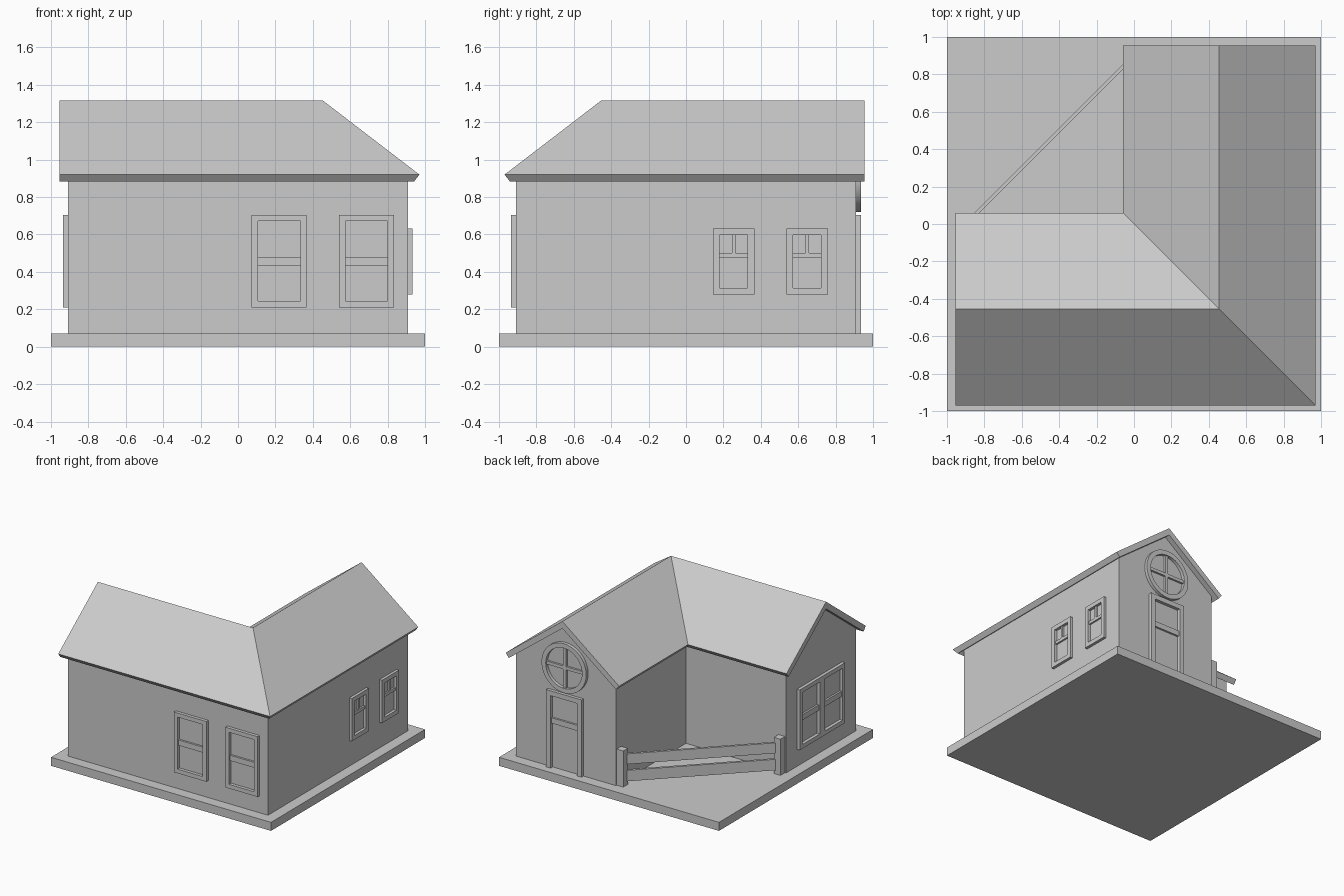
import bpy, bmesh, math
from mathutils import Matrix, Vector

cube = bpy.data.objects.get("Cube")
if cube:
    bpy.data.objects.remove(cube, do_unlink=True)

grey = bpy.data.materials.new("plain_grey")
grey.use_nodes = True
tone = (0.6, 0.6, 0.6, 1)
grey.diffuse_color = tone
grey.node_tree.nodes["Principled BSDF"].inputs["Base Color"].default_value = tone

WALL = 0.91      # distance of the outer walls from the centre
FLOOR = 0.07     # top of the base slab
RIDGE = 0.455    # distance of both ridges from the centre


def finish(name, bm):
    bmesh.ops.recalc_face_normals(bm, faces=bm.faces)
    mesh = bpy.data.meshes.new(name)
    bm.to_mesh(mesh)
    bm.free()
    mesh.materials.append(grey)
    obj = bpy.data.objects.new(name, mesh)
    bpy.context.collection.objects.link(obj)
    return obj


def add_box(bm, lo, hi, place=lambda *p: p):
    """Box between two corners, mapped through a placing function."""
    made = bmesh.ops.create_cube(bm, size=1)["verts"]
    for v in made:
        v.co = place(*[hi[i] if v.co[i] > 0 else lo[i] for i in range(3)])


def box(name, lo, hi):
    bm = bmesh.new()
    add_box(bm, lo, hi)
    return finish(name, bm)


def loft(bm, rings, closed):
    """Skin equal point rings, capping the ends when not closed."""
    rows = [[bm.verts.new(p) for p in ring] for ring in rings]
    n = len(rows[0])
    for i in range(len(rows) if closed else len(rows) - 1):
        a, b = rows[i], rows[(i + 1) % len(rows)]
        for j in range(n):
            k = (j + 1) % n
            bm.faces.new((a[j], a[k], b[k], b[j]))
    if not closed:
        bm.faces.new(rows[0])
        bm.faces.new(rows[-1])


def wing_sweep(name, profile, end):
    """Sweep a cross-section along the L of the house with a mitred corner."""
    bm = bmesh.new()
    loft(bm, [[(-end, -RIDGE - t, z) for t, z in profile],
              [(RIDGE + t, -RIDGE - t, z) for t, z in profile],
              [(RIDGE + t, end, z) for t, z in profile]], False)
    return finish(name, bm)


# Placing functions: u along the wall, d outwards from it, z up
SIDES = {
    "front": lambda u, d, z: (u, -WALL - d, z),
    "back": lambda u, d, z: (u, WALL + d, z),
    "right": lambda u, d, z: (WALL + d, u, z),
    "left": lambda u, d, z: (-WALL - d, u, z),
}


def add_frame(bm, place, outer, inner, depth, closed=True):
    rings = [[place(*p) for p in ((o[0], 0, o[1]), (o[0], depth, o[1]),
                                  (i[0], depth, i[1]), (i[0], 0, i[1]))]
             for o, i in zip(outer, inner)]
    loft(bm, rings, closed)


def window(name, side, centre, half, bottom, top, rim, depth, bars, door=False):
    """Raised frame with glazing bars given as (u0, u1, z0, z1) from the centre."""
    place = SIDES[side]
    bm = bmesh.new()

    def corners(inset):
        a, b = centre - half + inset, centre + half - inset
        low = bottom if door else bottom + inset
        return [(a, low), (a, top - inset), (b, top - inset), (b, low)]

    add_frame(bm, place, corners(0), corners(rim), depth, not door)
    for u0, u1, z0, z1 in bars:
        add_box(bm, (centre + u0, 0, z0), (centre + u1, depth * 0.6, z1), place)
    return finish(name, bm)


# Base slab
box("base_slab", (-1, -1, 0), (1, 1, FLOOR))

# Walls with gable ends
wing_sweep("walls", [(-RIDGE, FLOOR), (RIDGE, FLOOR), (RIDGE, 0.912),
                     (0, 1.262), (-RIDGE, 0.912)], WALL)

# Roof sheet
wing_sweep("roof", [(-0.515, 0.92), (0, 1.315), (0.515, 0.92),
                    (0.487, 0.884), (0, 1.257), (-0.487, 0.884)], 0.955)

# Tall windows on the front and the paired window on the left gable
for name, side, centre in (("front_window_a", "front", 0.22),
                           ("front_window_b", "front", 0.687),
                           ("gable_window_a", "left", -0.583),
                           ("gable_window_b", "left", -0.288)):
    window(name, side, centre, 0.1475, 0.21, 0.705, 0.034, 0.026,
           [(-0.1135, 0.1135, 0.435, 0.48)])

# Small windows on the right wall
for name, centre in (("side_window_a", 0.255), ("side_window_b", 0.648)):
    window(name, "right", centre, 0.11, 0.28, 0.632, 0.035, 0.023,
           [(-0.075, 0.075, 0.475, 0.5), (-0.01, 0.01, 0.5, 0.597)])

# Door in the back gable
window("door", "back", RIDGE, 0.16, FLOOR, 0.705, 0.04, 0.026,
       [(-0.12, 0.12, 0.435, 0.48)], door=True)

# Round window above the door
bm = bmesh.new()
back, hub, steps = SIDES["back"], 0.922, 40


def circle(r):
    angles = [math.tau * i / steps for i in range(steps)]
    return [(RIDGE + r * math.cos(a), hub + r * math.sin(a)) for a in angles]


add_frame(bm, back, circle(0.203), circle(0.165), 0.026)
round_frame = finish("round_window_frame", bm)
bpy.ops.object.select_all(action="DESELECT")
round_frame.select_set(True)
bpy.context.view_layer.objects.active = round_frame
bpy.ops.object.shade_smooth_by_angle(angle=math.radians(30))

bm = bmesh.new()
for half_u, half_z in ((0.167, 0.013), (0.013, 0.167)):
    add_box(bm, (RIDGE - half_u, 0, hub - half_z),
            (RIDGE + half_u, 0.016, hub + half_z), back)
finish("round_window_bars", bm)

# Fence across the open corner: two posts and two diagonal rails
posts = [Vector((-0.03, 0.87, 0)), Vector((-0.87, 0.03, 0))]
for name, p in zip(("fence_post_a", "fence_post_b"), posts):
    box(name, (p.x - 0.03, p.y - 0.03, FLOOR), (p.x + 0.03, p.y + 0.03, 0.367))

middle = (posts[0] + posts[1]) / 2
half_run = (posts[0] - posts[1]).length / 2
turn = Matrix.Translation(middle) @ Matrix.Rotation(math.radians(45), 4, "Z")
for name, z0, z1 in (("lower_rail", 0.1, 0.19), ("upper_rail", 0.24, 0.325)):
    rail = box(name, (-half_run, -0.01, z0), (half_run, 0.01, z1))
    rail.data.transform(turn)
